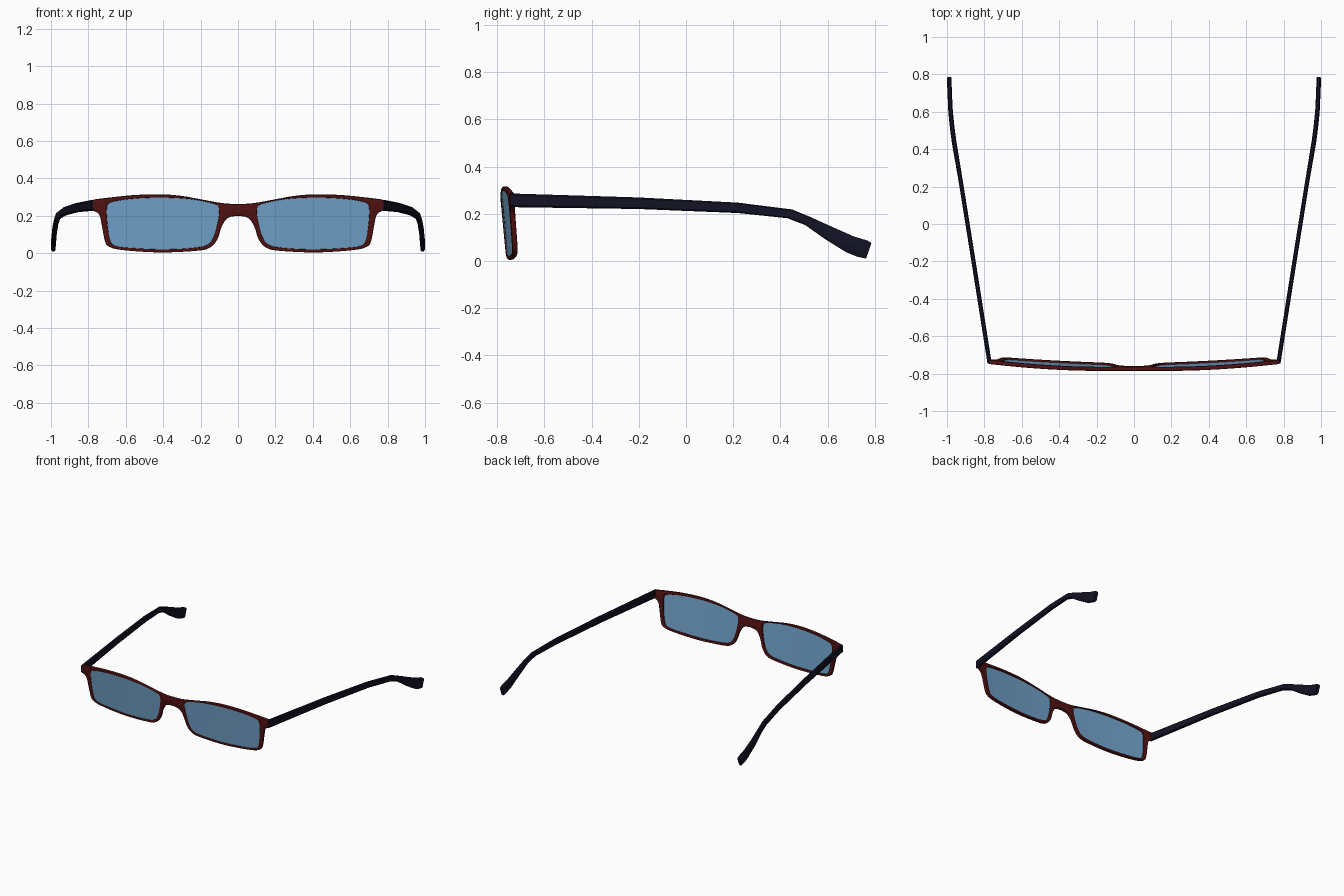
import bpy, bmesh, math
from mathutils import Vector

if "Cube" in bpy.data.objects:
    bpy.data.objects.remove(bpy.data.objects["Cube"])


def material(name, rgb, alpha=1.0):
    m = bpy.data.materials.new(name)
    m.diffuse_color = (*rgb, alpha)
    m.use_nodes = True
    m.node_tree.nodes["Principled BSDF"].inputs["Base Color"].default_value = m.diffuse_color
    return m


RED = material("dark red", (0.085, 0.006, 0.006))
NAVY = material("dark navy", (0.006, 0.006, 0.018))
BLUE = material("lens blue", (0.17, 0.37, 0.60))


def smooth_path(pts, closed, steps=4):
    """Catmull-Rom samples through the points."""
    n, out = len(pts), []
    at = lambda i: Vector(pts[i % n] if closed else pts[max(0, min(n - 1, i))])
    for i in range(n if closed else n - 1):
        a, b, c, d = (at(i + k) for k in (-1, 0, 1, 2))
        for s in range(steps):
            t = s / steps
            out.append(0.5 * (2 * b + (c - a) * t + (2 * a - 5 * b + 4 * c - d) * t ** 2
                              + (3 * b - a - 3 * c + d) * t ** 3))
    return out if closed else out + [at(n - 1)]


def bowed(x, z, back=0.0):
    """Front surface: wraps backward at the sides and leans back at the bottom."""
    return Vector((x, -0.785 + 0.065 * x * x + 0.09 * (0.25 - z) + back, z))


def finish(name, bm, mat, mirror=False, thick=0, bevel=0):
    bmesh.ops.recalc_face_normals(bm, faces=bm.faces)
    me = bpy.data.meshes.new(name)
    bm.to_mesh(me)
    bm.free()
    ob = bpy.data.objects.new(name, me)
    bpy.context.collection.objects.link(ob)
    me.materials.append(mat)
    if mirror:
        ob.modifiers.new("mirror", 'MIRROR').use_clip = True
    if thick:
        s = ob.modifiers.new("thickness", 'SOLIDIFY')
        s.thickness, s.offset = thick, -1
    if bevel:
        b = ob.modifiers.new("soft edge", 'BEVEL')
        b.width, b.segments, b.limit_method, b.angle_limit = bevel, 2, 'ANGLE', math.radians(50)
    bpy.ops.object.select_all(action='DESELECT')
    bpy.context.view_layer.objects.active = ob
    ob.select_set(True)
    bpy.ops.object.convert(target='MESH')
    bpy.ops.object.shade_smooth_by_angle(angle=math.radians(40))
    return ob


def face_front(bm):
    """Point an open sheet toward the front."""
    for f in bm.faces:
        f.normal_update()
        if f.normal.y > 0:
            f.normal_flip()


# Half outlines in x, z
TOP = [(0, .262), (.08, .266), (.2, .287), (.3, .305), (.42, .314), (.58, .308), (.775, .286)]
BOTTOM = [(.775, .228), (.742, .205), (.727, .14), (.712, .065), (.69, .035), (.62, .017), (.42, .004),
          (.22, .013), (.15, .03), (.11, .075), (.088, .14), (.055, .188), (0, .2)]
LENS = [(.102, .235), (.125, .262), (.25, .288), (.4, .297), (.55, .292), (.665, .275), (.7, .25),
        (.697, .15), (.682, .065), (.65, .038), (.55, .027), (.4, .021), (.25, .028), (.165, .045),
        (.13, .09), (.108, .17)]
lens_loop = smooth_path(LENS, True)

# Frame front: outline with a lens opening, mirrored and thickened
bm = bmesh.new()
edges = []
for loop in (smooth_path(TOP, False) + smooth_path(BOTTOM, False), lens_loop):
    vs = [bm.verts.new((p.x, 0, p.y)) for p in loop]
    edges += [bm.edges.new((vs[i - 1], vs[i])) for i in range(len(vs))]
bmesh.ops.triangle_fill(bm, edges=edges, use_beauty=True, normal=(0, -1, 0))
for v in bm.verts:
    v.co = bowed(v.co.x, v.co.z)
# drop any face that fills the lens opening, then the centre seam stays open for the mirror
face_front(bm)
me_bm = bm
finish_normals = bmesh.ops.recalc_face_normals
finish("frame_front", me_bm, RED, mirror=True, thick=0.022, bevel=0.005)

# Lenses: concentric rings following the bowed surface
for side, name in ((1, "right_lens"), (-1, "left_lens")):
    bm = bmesh.new()
    rings = []
    for k in (1.004, .75, .5, .25):
        rings.append([bm.verts.new(bowed(side * (.4 + (p.x - .4) * k), .16 + (p.y - .16) * k, .004))
                      for p in lens_loop])
    n = len(lens_loop)
    for a, b in zip(rings, rings[1:]):
        for i in range(n):
            bm.faces.new((a[i - 1], a[i], b[i], b[i - 1]))
    mid = bm.verts.new(bowed(side * .4, .16, .004))
    for i in range(n):
        bm.faces.new((rings[-1][i - 1], rings[-1][i], mid))
    face_front(bm)
    finish(name, bm, BLUE, thick=0.008)

# Temple arms: x, top (y, z), bottom (y, z) of each cross-section
ARM = [(.772, -.745, .286, -.745, .228), (.858, -.2, .269, -.2, .22), (.925, .22, .247, .22, .203),
       (.962, .45, .218, .43, .181), (.972, .525, .187, .505, .152), (.981, .62, .144, .59, .092),
       (.985, .71, .104, .68, .036), (.987, .77, .086, .725, .018), (.987, .786, .076, .763, .01)]
HALF = 0.0115
PROFILE = [(-1, .12), (-.5, 0), (.5, 0), (1, .12), (1, .88), (.5, 1), (-.5, 1), (-1, .88)]
for side, name in ((1, "right_arm"), (-1, "left_arm")):
    bm = bmesh.new()
    rings = []
    for x, ty, tz, by, bz in ARM:
        top, bot = Vector((side * x, ty, tz)), Vector((side * x, by, bz))
        rings.append([bm.verts.new(top.lerp(bot, t) + Vector((u * HALF, 0, 0))) for u, t in PROFILE])
    for a, b in zip(rings, rings[1:]):
        for i in range(8):
            bm.faces.new((a[i - 1], a[i], b[i], b[i - 1]))
    bm.faces.new(rings[0])
    bm.faces.new(rings[-1])
    finish(name, bm, NAVY)
